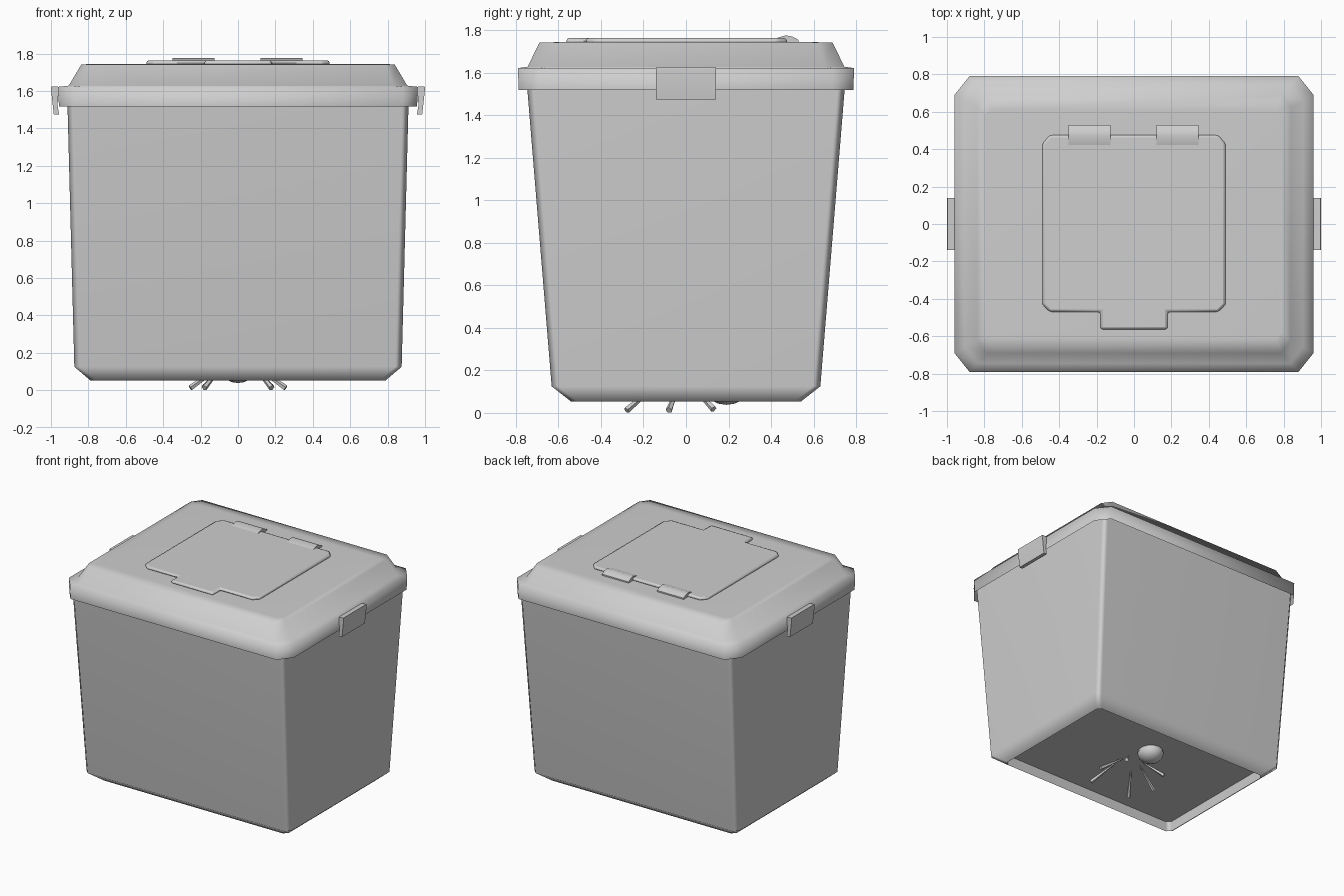
import bpy, bmesh, math
from mathutils import Vector

if "Cube" in bpy.data.objects:
    bpy.data.objects.remove(bpy.data.objects["Cube"])

grey = bpy.data.materials.new("light_grey_plastic")
grey.diffuse_color = (0.62, 0.62, 0.62, 1)
grey.use_nodes = True
grey.node_tree.nodes["Principled BSDF"].inputs["Base Color"].default_value = grey.diffuse_color


def finish(name, bm, angle=30, sharp_faces=()):
    """Smooth-shade up to an angle, keep chosen faces crisp, link the object."""
    bmesh.ops.recalc_face_normals(bm, faces=bm.faces[:])
    for f in bm.faces:
        f.smooth = True
    for e in bm.edges:
        e.smooth = e.calc_face_angle(0) < math.radians(angle)
    for f in sharp_faces:
        for e in f.edges:
            e.smooth = False
    me = bpy.data.meshes.new(name)
    bm.to_mesh(me)
    bm.free()
    me.materials.append(grey)
    ob = bpy.data.objects.new(name, me)
    bpy.context.collection.objects.link(ob)
    return ob


def chamfered_rect(hx, hy, cx, cy):
    return [(hx, -hy + cy), (hx, hy - cy), (hx - cx, hy), (-hx + cx, hy),
            (-hx, hy - cy), (-hx, -hy + cy), (-hx + cx, -hy), (hx - cx, -hy)]


def loft(name, rings, angle, bottom=True, top=True):
    """Stack chamfered rectangles given as (half x, half y, cut x, cut y, z)."""
    bm = bmesh.new()
    loops = [[bm.verts.new((x, y, z)) for x, y in chamfered_rect(hx, hy, cx, cy)]
             for hx, hy, cx, cy, z in rings]
    for a, b in zip(loops, loops[1:]):
        for i in range(8):
            j = (i + 1) % 8
            bm.faces.new((a[i], a[j], b[j], b[i]))
    crisp = [bm.faces.new(loops[0][::-1])] if bottom else []
    if top:
        bm.faces.new(loops[-1])
    return finish(name, bm, angle, crisp)


def prism(name, points, direction, angle=30):
    """Extrude a closed 3D outline along a direction."""
    bm = bmesh.new()
    d = Vector(direction)
    a = [bm.verts.new(p) for p in points]
    b = [bm.verts.new(Vector(p) + d) for p in points]
    n = len(a)
    bm.faces.new(a)
    bm.faces.new(b[::-1])
    for i in range(n):
        j = (i + 1) % n
        bm.faces.new((a[i], b[i], b[j], a[j]))
    return finish(name, bm, angle)


# Tapered container: recessed floor, chamfered foot, soft corners
container = loft("container", [
    (0.785, 0.535, 0.03, 0.03, 0.13),
    (0.79, 0.54, 0.03, 0.03, 0.053),
    (0.875, 0.632, 0.035, 0.035, 0.125),
    (0.914, 0.754, 0.035, 0.035, 1.615)], 60, top=False)
container.modifiers.new("even_walls", "WEIGHTED_NORMAL").keep_sharp = True

# Lid shell: overhanging rim, narrow step and sloping crown, open underneath
loft("lid", [
    (0.958, 0.788, 0.08, 0.10, 1.518),
    (0.96, 0.79, 0.08, 0.10, 1.622),
    (0.905, 0.745, 0.07, 0.09, 1.628),
    (0.838, 0.69, 0.05, 0.07, 1.741),
    (0.79, 0.61, 0.03, 0.03, 1.744)], 100, bottom=False)

# Hatch panel with a front finger tab
half = [(0.18, -0.563), (0.18, -0.47), (0.45, -0.47), (0.49, -0.43),
        (0.49, 0.43), (0.45, 0.475)]
outline = half + [(-x, y) for x, y in reversed(half)]
hatch = prism("hatch", [(x, y, 1.735) for x, y in outline], (0, 0, 0.028))
bev = hatch.modifiers.new("soft_edge", "BEVEL")
bev.width = 0.013
bev.segments = 2

# Hatch hinges
hinge = [(0.42, 1.74), (0.42, 1.762), (0.47, 1.776), (0.50, 1.77),
         (0.53, 1.754), (0.53, 1.74)]
for side, x0 in (("left", -0.35), ("right", 0.12)):
    prism(side + "_hinge", [(x0, y, z) for y, z in hinge], (0.225, 0, 0), 40)

# Side latches hooked over the rim
latch = [(0.957, 1.622), (0.998, 1.625), (1.0, 1.612), (0.985, 1.475),
         (0.957, 1.475), (0.965, 1.525)]
for side, s in (("left", -1), ("right", 1)):
    prism(side + "_latch", [(s * x, -0.14, z) for x, z in latch], (0, 0.28, 0))

# Small rounded bulge under the floor
bm = bmesh.new()
bmesh.ops.create_uvsphere(bm, u_segments=14, v_segments=8, radius=1)
for v in bm.verts:
    v.co = (v.co.x * 0.095, 0.19 + v.co.y * 0.1, 0.11 + v.co.z * 0.072)
finish("floor_bulge", bm, 180)

# Six thin flared legs poking out below the floor
legs = [((0.08, -0.13, 0.135), (0.18, -0.28, 0.012)),
        ((0.08, -0.03, 0.135), (0.255, -0.08, 0.012)),
        ((0.07, 0.02, 0.135), (0.18, 0.13, 0.018))]
for s in (-1, 1):
    for i, (p, q) in enumerate(legs):
        p = Vector((p[0] * s, p[1], p[2]))
        q = Vector((q[0] * s, q[1], q[2]))
        bm = bmesh.new()
        bmesh.ops.create_cone(bm, segments=5, radius1=0.005, radius2=0.016,
                              depth=(q - p).length, cap_ends=True)
        rot = (q - p).to_track_quat("Z", "Y")
        for v in bm.verts:
            v.co = rot @ v.co + (p + q) / 2
            v.co.z = max(v.co.z, 0)
        finish("leg_%s_%d" % ("left" if s < 0 else "right", i + 1), bm)
